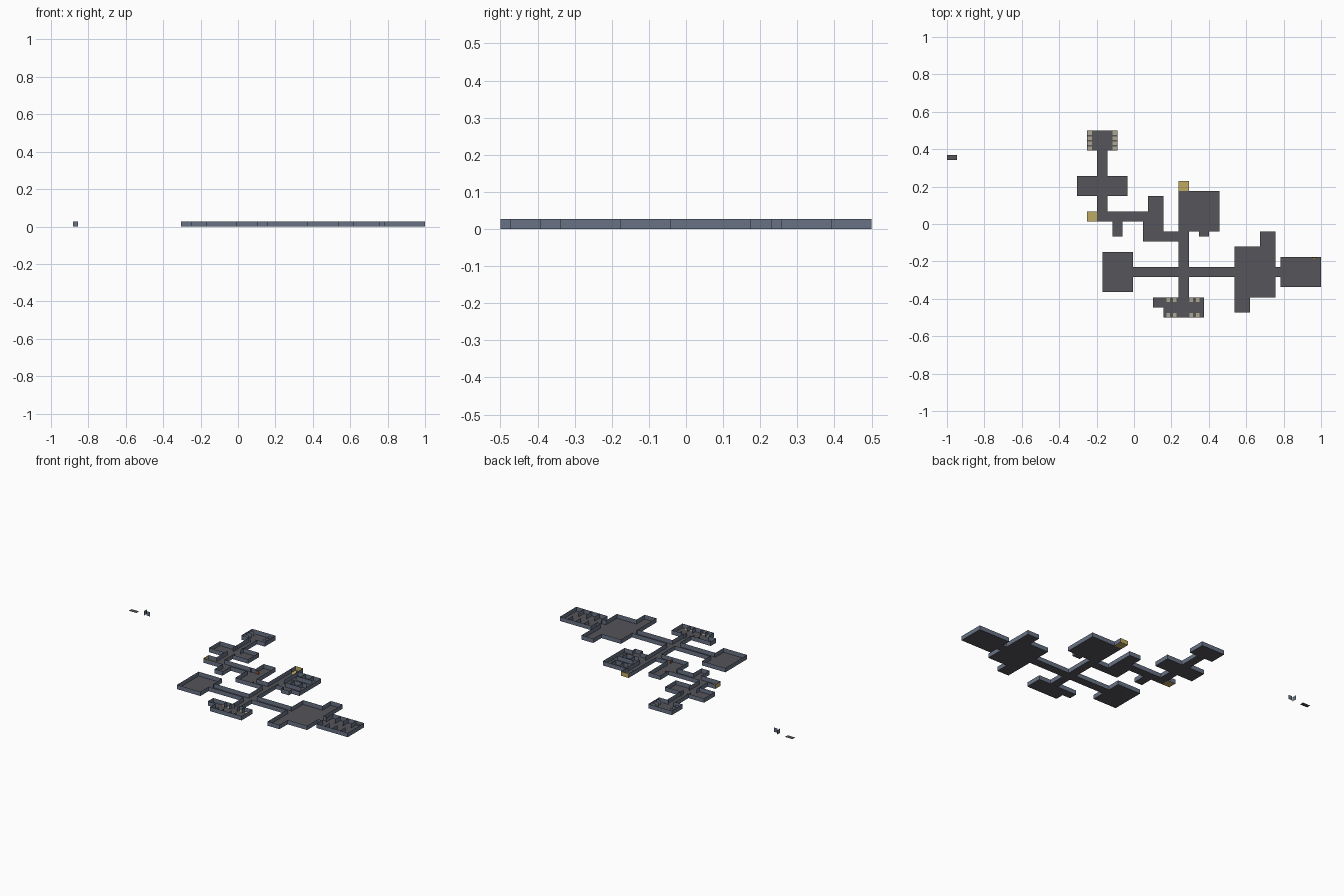
import bpy
import bmesh

cube = bpy.data.objects.get("Cube")
if cube:
    bpy.data.objects.remove(cube)

UX, UY, H = 0.0272, 1 / 37, 0.027


def pos(i, j, z=0.0):
    """Map plan units to model space."""
    return (1 - (74 - i) * UX, j * UY - 0.5, z)


def material(name, rgb):
    m = bpy.data.materials.new(name)
    m.use_nodes = True
    m.diffuse_color = (*rgb, 1)
    bsdf = next(n for n in m.node_tree.nodes if n.type == 'BSDF_PRINCIPLED')
    bsdf.inputs["Base Color"].default_value = (*rgb, 1)
    return m


FLOOR = material("floor grey", (0.09, 0.09, 0.103))
WALL = material("wall blue grey", (0.14, 0.17, 0.235))
GOLD = material("gold", (0.52, 0.40, 0.12))
BEIGE = material("bed beige", (0.42, 0.39, 0.28))
BROWN = material("rust brown", (0.25, 0.09, 0.04))


def finish(name, bm, mats):
    me = bpy.data.meshes.new(name)
    bm.to_mesh(me)
    bm.free()
    for m in mats:
        me.materials.append(m)
    ob = bpy.data.objects.new(name, me)
    bpy.context.collection.objects.link(ob)
    return ob


def quad(bm, pts):
    return bm.faces.new([bm.verts.new(p) for p in pts])


def plate(bm, x0, y0, x1, y1, z):
    quad(bm, [pos(x0, y0, z), pos(x1, y0, z), pos(x1, y1, z), pos(x0, y1, z)])


def panel(bm, x0, y0, x1, y1, top=H):
    quad(bm, [pos(x0, y0), pos(x1, y1), pos(x1, y1, top), pos(x0, y0, top)])


# Rooms and corridors as plan rectangles
rooms = {
    "sleeping_room": [(28, 33, 34, 37), (30, 28, 32, 33)],
    "side_room": [(26, 24, 36, 28), (30, 21, 32, 24)],
    "west_corridor": [(30, 19, 39, 21), (33, 16, 35, 19)],
    "gold_rooms": [(28, 19, 30, 21), (46, 25, 48, 27)],
    "store_room": [(39, 15, 43, 21), (40, 21, 43, 24), (43, 15, 46, 17)],
    "main_corridor": [(46, 4, 48, 25), (37, 8, 57, 10)],
    "cubicle_room": [(48, 17, 54, 25), (50, 16, 52, 17)],
    "west_hall": [(31, 5, 37, 13)],
    "cell_room": [(43, 0, 51, 4), (41, 2, 43, 4)],
    "great_hall": [(57, 4, 65, 14), (62, 14, 65, 17), (57, 1, 60, 4)],
    "east_room": [(65, 8, 66, 10), (66, 6, 74, 12)],
}
cells = {}
for room, rects in rooms.items():
    for x0, y0, x1, y1 in rects:
        for i in range(x0, x1):
            for j in range(y0, y1):
                cells.setdefault((i, j), room)

# Floor tiles, with the outer walls raised from the open edges
bm = bmesh.new()
for (i, j), room in cells.items():
    plate(bm, i, j, i + 1, j + 1, 0)
    bm.faces.ensure_lookup_table()
    bm.faces[-1].material_index = 2 if room == "gold_rooms" else 0
bmesh.ops.remove_doubles(bm, verts=bm.verts, dist=0.001)
rim = [e for e in bm.edges if e.is_boundary]
raised = bmesh.ops.extrude_edge_only(bm, edges=rim)["geom"]
bmesh.ops.translate(bm, vec=(0, 0, H),
                    verts=[v for v in raised if isinstance(v, bmesh.types.BMVert)])
west_end, north_end = pos(28, 20), pos(47, 27)
for f in raised:
    if isinstance(f, bmesh.types.BMFace):
        c = f.calc_center_median()
        at_west = abs(c.x - west_end[0]) < 0.005 and abs(c.y - west_end[1]) < UY
        at_north = abs(c.y - north_end[1]) < 0.005 and abs(c.x - north_end[0]) < UX
        f.material_index = 2 if at_west or at_north else 1
finish("floors_and_outer_walls", bm, [FLOOR, WALL, GOLD])

# Wall between the corridor and the cubicles, leaving a doorway
bm = bmesh.new()
panel(bm, 48, 17, 48, 18)
panel(bm, 48, 20, 48, 25)
for y in (19, 21, 23):
    panel(bm, 49, y, 53, y)
for x in (50, 52):
    panel(bm, x, 19, x, 21)
    panel(bm, x, 23, x, 25)
finish("cubicle_walls", bm, [WALL])

# Stalls along both sides of the sleeping room and the cell room
bm = bmesh.new()
for y in (34, 35, 36):
    panel(bm, 28, y, 29.2, y)
    panel(bm, 32.8, y, 34, y)
for x in (44.45, 45.8, 47.7, 49):
    panel(bm, x, 0, x, 1)
    panel(bm, x, 3, x, 4)
finish("stall_walls", bm, [WALL])

# Partitions in the side room and the east room
bm = bmesh.new()
for x in (30, 32):
    panel(bm, x, 24, x, 25)
    panel(bm, x, 27, x, 28)
for x in (68, 70, 72):
    panel(bm, x, 6, x, 8)
    panel(bm, x, 10, x, 12)
finish("room_partitions", bm, [WALL])

# Door jambs where corridors meet rooms
bm = bmesh.new()
for x, y in ((37, 8), (57, 8), (66, 8), (39, 19)):
    panel(bm, x, y, x, y + 0.4)
    panel(bm, x, y + 1.6, x, y + 2)
for x, y in ((30, 28), (30, 33), (46, 4), (46, 25)):
    panel(bm, x, y, x + 0.4, y)
    panel(bm, x + 1.6, y, x + 2, y)
finish("door_jambs", bm, [WALL])

# Beds
bm = bmesh.new()
for y in range(33, 37):
    for x in (28.1, 33):
        plate(bm, x, y + 0.15, x + 0.9, y + 0.85, 0.006)
for x in (43.6, 44.9, 48.1, 49.4):
    for y in (0.1, 3.1):
        plate(bm, x, y, x + 0.7, y + 0.8, 0.006)
finish("beds", bm, [BEIGE])

# Small gold shelf in the east room
bm = bmesh.new()
plate(bm, 72.2, 11.6, 73.2, 11.9, 0.012)
finish("gold_shelf", bm, [GOLD])

# Rust brown doors of the store room
bm = bmesh.new()
panel(bm, 40, 20.9, 41, 20.9, 0.02)
panel(bm, 42.9, 15.3, 42.9, 16.3, 0.02)
finish("store_doors", bm, [BROWN])

# Loose floor tile and loose wall panels set apart from the building
bm = bmesh.new()
quad(bm, [(-1, 0.343, 0), (-0.947, 0.343, 0), (-0.947, 0.37, 0), (-1, 0.37, 0)])
finish("loose_tile", bm, [FLOOR])
bm = bmesh.new()
quad(bm, [(-0.893, 0.343, 0), (-0.893, 0.37, 0), (-0.893, 0.37, H), (-0.893, 0.343, H)])
quad(bm, [(-0.881, 0.349, 0), (-0.855, 0.349, 0), (-0.855, 0.349, H), (-0.881, 0.349, H)])
finish("loose_panels", bm, [WALL])
